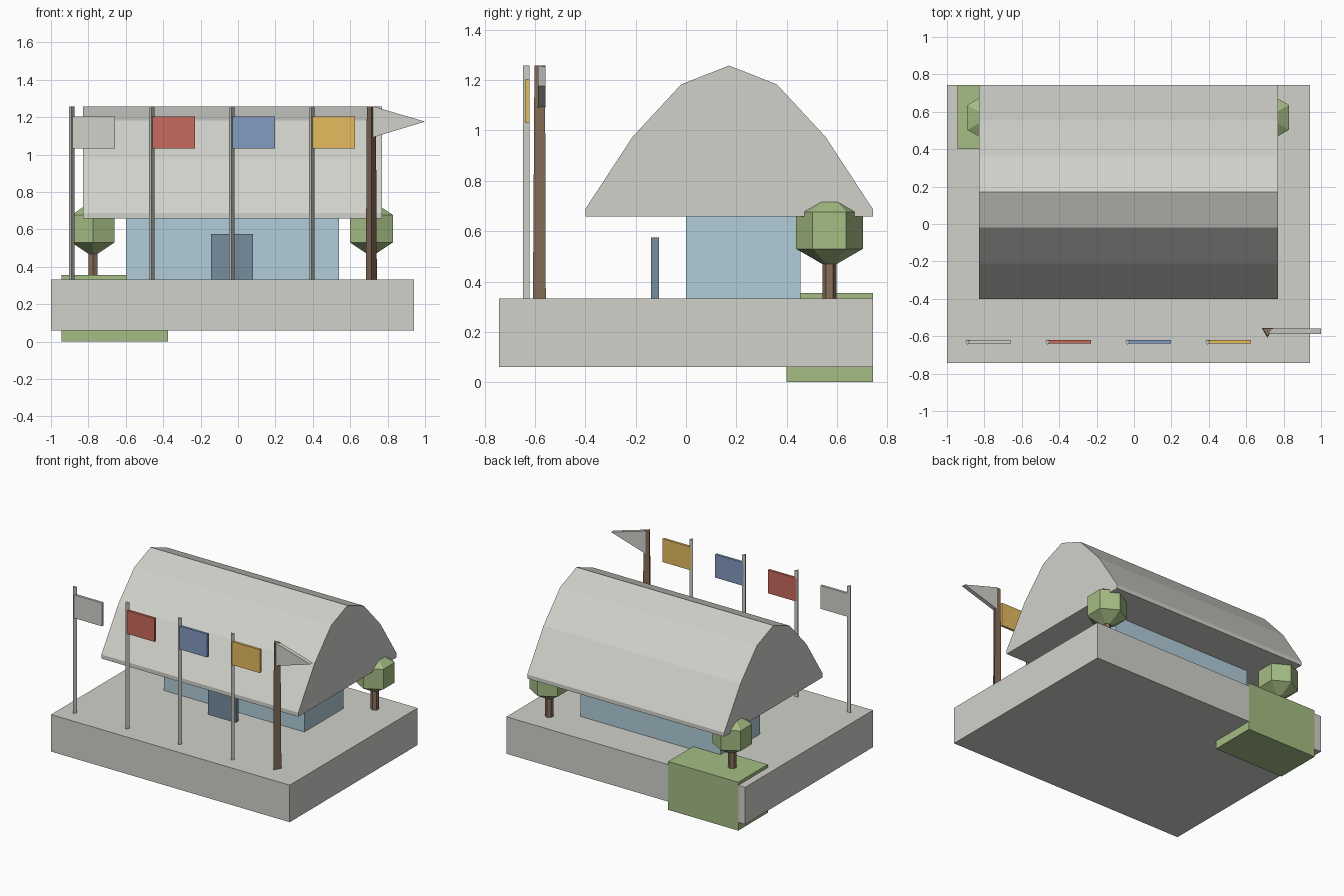
import bpy, bmesh, math

if "Cube" in bpy.data.objects:
    bpy.data.objects.remove(bpy.data.objects["Cube"])


def material(name, rgb):
    """Flat material from 0-255 display values."""
    lin = [((c / 255 + 0.055) / 1.055) ** 2.4 for c in rgb]
    m = bpy.data.materials.new(name)
    m.diffuse_color = (*lin, 1)
    m.use_nodes = True
    m.node_tree.nodes["Principled BSDF"].inputs["Base Color"].default_value = m.diffuse_color
    return m


GREY = material("pale grey", (209, 209, 203))
GREEN = material("leaf green", (165, 189, 132))
WALL = material("pale blue", (177, 205, 218))
DOOR = material("slate blue", (118, 141, 157))
WOOD = material("brown wood", (135, 111, 90))
RED = material("flag red", (200, 106, 92))
BLUE = material("flag blue", (130, 155, 193))
GOLD = material("flag gold", (229, 188, 95))


def finish(name, bm, mat):
    bmesh.ops.recalc_face_normals(bm, faces=bm.faces)
    me = bpy.data.meshes.new(name)
    bm.to_mesh(me)
    bm.free()
    me.materials.append(mat)
    ob = bpy.data.objects.new(name, me)
    bpy.context.collection.objects.link(ob)
    return ob


def extrude(name, outline, offset, mat):
    """Closed outline of 3D points swept along an offset vector."""
    bm = bmesh.new()
    face = bm.faces.new([bm.verts.new(p) for p in outline])
    new = bmesh.ops.extrude_face_region(bm, geom=[face])["geom"]
    verts = [v for v in new if isinstance(v, bmesh.types.BMVert)]
    bmesh.ops.translate(bm, verts=verts, vec=offset)
    return finish(name, bm, mat)


def box(name, x0, x1, y0, y1, z0, z1, mat):
    outline = [(x0, y0, z0), (x1, y0, z0), (x1, y1, z0), (x0, y1, z0)]
    return extrude(name, outline, (0, 0, z1 - z0), mat)


def lathe(name, x, y, rings, sides, mat):
    """Stack of (radius, z) rings, with one corner facing -y."""
    bm = bmesh.new()
    loops = []
    for r, z in rings:
        angles = [2 * math.pi * i / sides - math.pi / 2 for i in range(sides)]
        loops.append([bm.verts.new((x + r * math.cos(a), y + r * math.sin(a), z))
                      for a in angles])
    for a, b in zip(loops, loops[1:]):
        for i in range(sides):
            j = (i + 1) % sides
            bm.faces.new((a[i], a[j], b[j], b[i]))
    bm.faces.new(loops[0])
    bm.faces.new(loops[-1])
    bmesh.ops.remove_doubles(bm, verts=bm.verts, dist=0.0005)
    return finish(name, bm, mat)


# Plinth and the lawn block in its back corner
box("plinth", -1.0, 0.94, -0.742, 0.742, 0.06, 0.332, GREY)
box("lawn", -0.945, -0.375, 0.40, 0.743, 0.0, 0.355, GREEN)

# House body and free-standing door slab
box("house_walls", -0.60, 0.54, 0.0, 0.455, 0.332, 0.66, WALL)
box("door", -0.145, 0.08, -0.14, -0.107, 0.332, 0.575, DOOR)

# Vaulted roof: half profile mirrored about the ridge
RIDGE = 0.171
half = [(0.571, 0.658), (0.571, 0.688), (0.383, 0.975), (0.19, 1.183)]
profile = ([(RIDGE - d, z) for d, z in half] + [(RIDGE, 1.258)]
           + [(RIDGE + d, z) for d, z in reversed(half)])
extrude("roof", [(-0.83, y, z) for y, z in profile], (1.6, 0, 0), GREY)

# Two trees
for side, x in (("left", -0.775), ("right", 0.713)):
    lathe(side + "_trunk", x, 0.57, [(0.028, 0.332), (0.028, 0.49)], 6, WOOD)
    lathe(side + "_foliage", x, 0.57,
          [(0, 0.453), (0.133, 0.53), (0.133, 0.677), (0, 0.754)], 6, GREEN)

# Row of flags on three-sided poles
for i, mat in enumerate((GREY, RED, BLUE, GOLD)):
    x = -0.889 + 0.4277 * i
    lathe(f"flag_pole_{i + 1}", x, -0.63, [(0.0168, 0.332), (0.0168, 1.258)], 3, GREY)
    box(f"flag_{i + 1}", x, x + 0.231, -0.639, -0.621, 1.032, 1.203, mat)

# Tapered wooden mast with a pennant
lathe("mast", 0.713, -0.574, [(0.034, 0.332), (0.028, 1.258)], 3, WOOD)
extrude("pennant", [(0.72, -0.588, 1.258), (0.72, -0.588, 1.091), (1.0, -0.588, 1.176)],
        (0, 0.03, 0), GREY)
